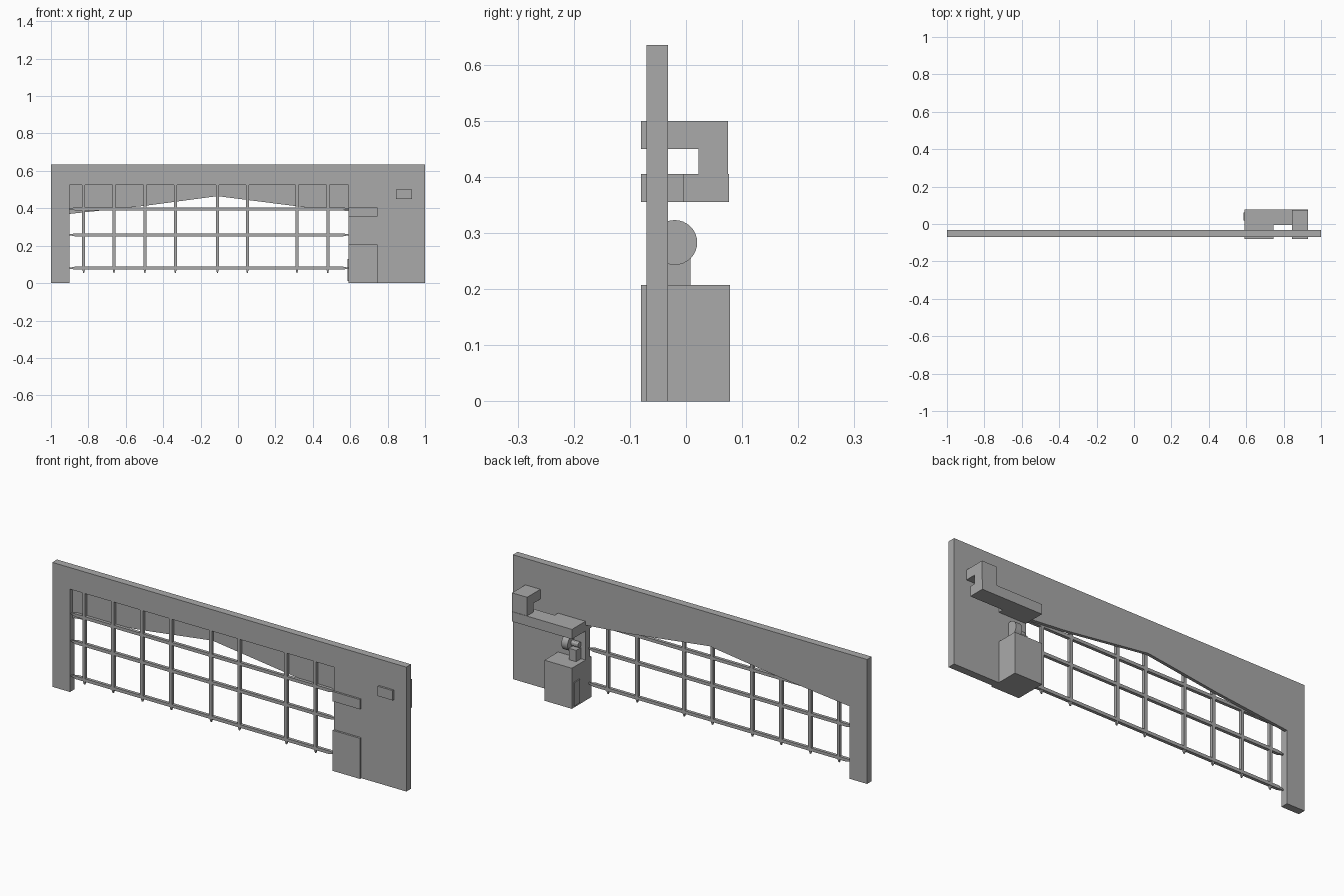
import bpy, bmesh
from mathutils import Vector

if "Cube" in bpy.data.objects:
    bpy.data.objects.remove(bpy.data.objects["Cube"], do_unlink=True)

grey = bpy.data.materials.new("stone_grey")
grey.use_nodes = True
colour = (0.4, 0.4, 0.4, 1)
grey.diffuse_color = colour
grey.node_tree.nodes["Principled BSDF"].inputs["Base Color"].default_value = colour


def finish(name, bm):
    bmesh.ops.recalc_face_normals(bm, faces=bm.faces)
    mesh = bpy.data.meshes.new(name)
    bm.to_mesh(mesh)
    bm.free()
    mesh.materials.append(grey)
    obj = bpy.data.objects.new(name, mesh)
    bpy.context.collection.objects.link(obj)
    return obj


def prism(name, outline, direction):
    """Extrude a closed outline of 3D points along a direction."""
    bm = bmesh.new()
    face = bm.faces.new([bm.verts.new(p) for p in outline])
    new = bmesh.ops.extrude_face_region(bm, geom=[face])["geom"]
    moved = [v for v in new if isinstance(v, bmesh.types.BMVert)]
    bmesh.ops.translate(bm, verts=moved, vec=direction)
    return finish(name, bm)


def box(name, x, y, z):
    corners = [(x[0], y[0], z[0]), (x[1], y[0], z[0]),
               (x[1], y[0], z[1]), (x[0], y[0], z[1])]
    return prism(name, corners, (0, y[1] - y[0], 0))


def bar(name, start, end, half, tips):
    """Square bar with tapered ends; tips gives the taper length at each end."""
    start, end = Vector(start), Vector(end)
    axis = (end - start).normalized()
    side = Vector((0, 1, 0))
    up = axis.cross(side)
    stations = [(start, half * 0.35 if tips[0] else half)]
    if tips[0]:
        stations.append((start + axis * tips[0], half))
    if tips[1]:
        stations.append((end - axis * tips[1], half))
    stations.append((end, half * 0.35 if tips[1] else half))
    bm = bmesh.new()
    rings = [[bm.verts.new(c + side * a * r + up * b * r)
              for a, b in ((1, 1), (-1, 1), (-1, -1), (1, -1))]
             for c, r in stations]
    for r0, r1 in zip(rings, rings[1:]):
        for i in range(4):
            j = (i + 1) % 4
            bm.faces.new((r0[i], r0[j], r1[j], r1[i]))
    bm.faces.new(rings[0])
    bm.faces.new(rings[-1])
    return finish(name, bm)


def cylinder(name, x, y, z, radius, sides=32):
    bm = bmesh.new()
    bmesh.ops.create_cone(bm, cap_ends=True, segments=sides, radius1=radius,
                          radius2=radius, depth=x[1] - x[0])
    for v in bm.verts:
        v.co = Vector(((x[0] + x[1]) / 2 + v.co.z, y + v.co.x, z + v.co.y))
    obj = finish(name, bm)
    bpy.context.view_layer.objects.active = obj
    obj.select_set(True)
    bpy.ops.object.shade_smooth_by_angle()
    obj.select_set(False)
    return obj


# Gate wall: square-headed front layer, low pointed arch in the back layer
LEFT, RIGHT, TOP = -0.9, 0.59, 0.635
FRONT, MIDDLE, BACK = -0.07, -0.048, -0.032


def wall_layer(name, head, y0, y1):
    outline = [(-1, 0), (LEFT, 0)] + head + [(RIGHT, 0), (1, 0), (1, TOP), (-1, TOP)]
    return prism(name, [(x, y0, z) for x, z in outline], (0, y1 - y0, 0))


wall_layer("wall_front", [(LEFT, 0.525), (RIGHT, 0.525)], FRONT, MIDDLE)
wall_layer("wall_back", [(LEFT, 0.37), (-0.5, 0.413), (-0.11, 0.465),
                         (0.36, 0.405), (RIGHT, 0.385)], MIDDLE, BACK)

# Lattice gate
GATE_Y = -0.058
for i, x in enumerate((-0.825, -0.663, -0.498, -0.335, -0.11, 0.05, 0.315, 0.48)):
    bar(f"gate_upright_{i + 1}", (x, GATE_Y, 0.525), (x, GATE_Y, 0.055), 0.008, (0, 0.025))
for i, z in enumerate((0.08, 0.258, 0.397)):
    bar(f"gate_crossbar_{i + 1}", (LEFT, GATE_Y, z), (RIGHT, GATE_Y, z), 0.008, (0.03, 0.03))

# Winch housing with a small door on its inner side
box("winch_housing", (0.59, 0.745), (-0.08, 0.078), (0, 0.207))
box("housing_door", (0.585, 0.591), (0.018, 0.062), (0.01, 0.13))

# Winch
box("winch_post", (0.615, 0.655), (-0.034, 0.008), (0.2, 0.265))
cylinder("winch_drum", (0.655, 0.69), -0.02, 0.283, 0.04)
cylinder("winch_axle", (0.615, 0.66), -0.02, 0.283, 0.014, 12)

# Stepped shelf and the hooked bracket above it
shelf = [(0.59, -0.08), (0.745, -0.08), (0.745, -0.005), (0.93, -0.005),
         (0.93, 0.077), (0.59, 0.077)]
prism("shelf", [(x, y, 0.355) for x, y in shelf], (0, 0, 0.05))
hook = [(-0.08, 0.45), (0.022, 0.45), (0.022, 0.405), (0.075, 0.405),
        (0.075, 0.5), (-0.08, 0.5)]
prism("hook_bracket", [(0.845, y, z) for y, z in hook], (0.085, 0, 0))
